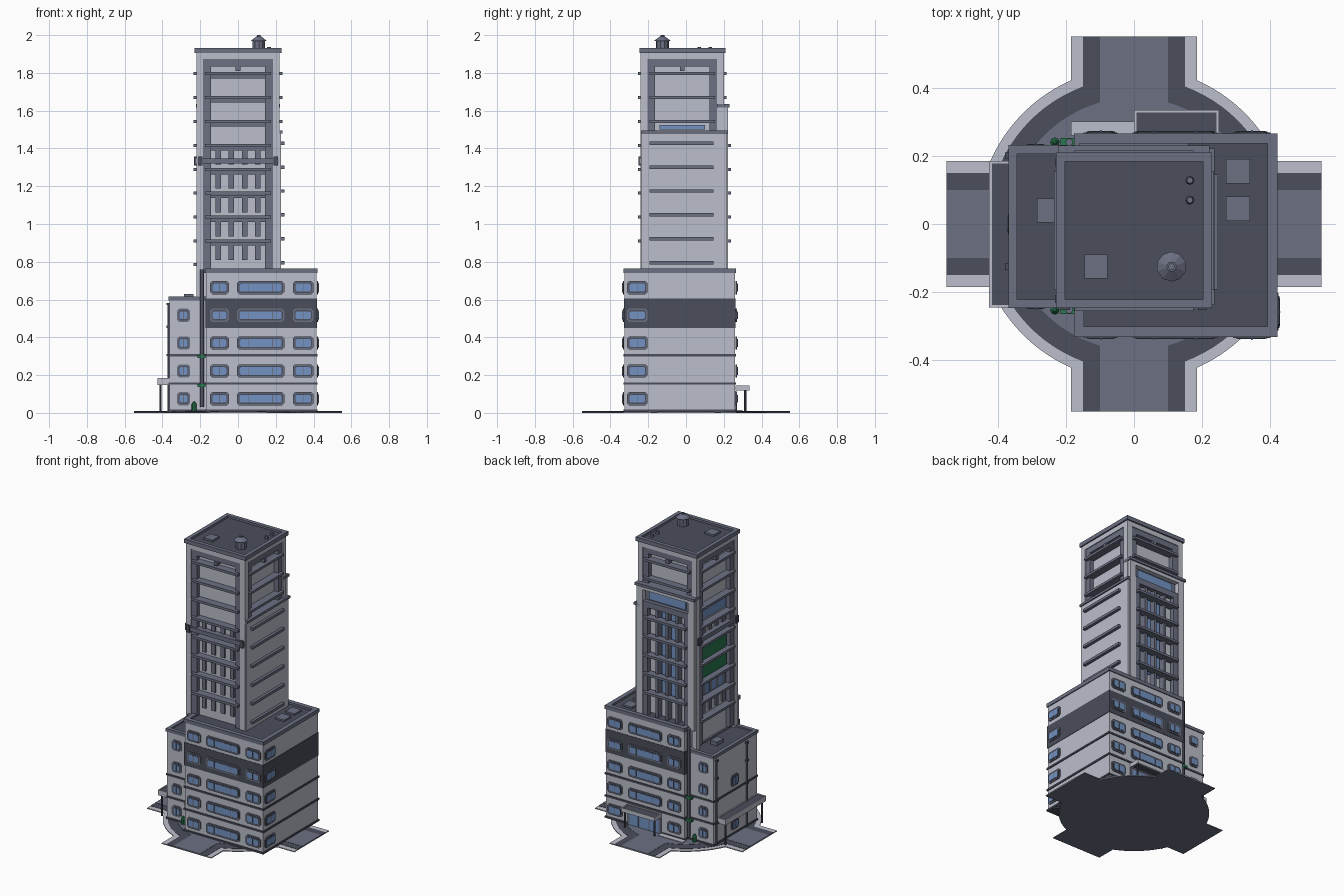
import bpy, bmesh, math
from mathutils import Matrix, Vector

if "Cube" in bpy.data.objects:
    bpy.data.objects.remove(bpy.data.objects["Cube"])

def mat(name, r, g, b):
    m = bpy.data.materials.new(name)
    m.diffuse_color = (r, g, b, 1)
    m.use_nodes = True
    m.node_tree.nodes["Principled BSDF"].inputs["Base Color"].default_value = m.diffuse_color
    return m

LIGHT = mat("light_wall", 0.50, 0.52, 0.60)
MID = mat("slate_trim", 0.15, 0.16, 0.225)
DARK = mat("dark_roof", 0.07, 0.076, 0.105)
BLUE = mat("blue_glass", 0.17, 0.29, 0.55)
GREEN = mat("green_paint", 0.02, 0.19, 0.08)

def finish(name, bm, m):
    bmesh.ops.recalc_face_normals(bm, faces=bm.faces)
    me = bpy.data.meshes.new(name)
    bm.to_mesh(me)
    bm.free()
    me.materials.append(m)
    ob = bpy.data.objects.new(name, me)
    bpy.context.collection.objects.link(ob)
    return ob

def boxes(name, m, items):
    """Boxes given as (x0, x1, y0, y1, z0, z1)."""
    bm = bmesh.new()
    for x0, x1, y0, y1, z0, z1 in items:
        mx = Matrix.Translation(((x0+x1)/2, (y0+y1)/2, (z0+z1)/2)) @ Matrix.Diagonal((abs(x1-x0), abs(y1-y0), abs(z1-z0), 1))
        bmesh.ops.create_cube(bm, size=1, matrix=mx)
    return finish(name, bm, m)

def on(side, u0, u1, d0, d1, z0, z1):
    """Box on a facade: u runs along the wall, d is the outward distance from the axis."""
    s = -1 if side in "FL" else 1
    a, b = sorted((s*d0, s*d1))
    return (u0, u1, a, b, z0, z1) if side in "FB" else (a, b, u0, u1, z0, z1)

def prism(bm, pts, vec):
    f = bm.faces.new([bm.verts.new(p) for p in pts])
    r = bmesh.ops.extrude_face_region(bm, geom=[f])
    bmesh.ops.translate(bm, verts=[v for v in r["geom"] if isinstance(v, bmesh.types.BMVert)], vec=vec)

def plates(name, m, side, d, thick, rects, c):
    """Chamfered plates on a facade; rects are (u_centre, z_centre, width, height)."""
    bm = bmesh.new()
    s = -1 if side in "FL" else 1
    put = (lambda u, z: (u, s*d, z)) if side in "FB" else (lambda u, z: (s*d, u, z))
    vec = Vector((0, s*thick, 0)) if side in "FB" else Vector((s*thick, 0, 0))
    for u, z, w, h in rects:
        w, h = w/2, h/2
        o = [(w-c, -h), (w, c-h), (w, h-c), (w-c, h), (c-w, h), (-w, h-c), (-w, c-h), (c-w, -h)]
        prism(bm, [put(u+a, z+b) for a, b in o], vec)
    return finish(name, bm, m)

def windows(name, side, d, rects):
    shrink = lambda k: [(u, z, w-k, h-k) for u, z, w, h in rects]
    plates(name+"_frame", MID, side, d, 0.006, rects, 0.012)
    plates(name+"_reveal", DARK, side, d, 0.008, shrink(0.016), 0.01)
    plates(name+"_glass", BLUE, side, d, 0.0095, shrink(0.028), 0.007)
    bars = []
    for u, z, w, h in rects:
        for k in ((-0.25, 0.25) if w > 0.15 else (0,)):
            bars.append(on(side, u+k*w-0.002, u+k*w+0.002, d, d+0.012, z-h/2+0.014, z+h/2-0.014))
    boxes(name+"_mullions", MID, bars)

def rim(x0, x1, y0, y1, z0, z1, t):
    return [(x0, x1, y0, y0+t, z0, z1), (x0, x1, y1-t, y1, z0, z1),
            (x0, x0+t, y0+t, y1-t, z0, z1), (x1-t, x1, y0+t, y1-t, z0, z1)]

def rod(name, m, x, y, z0, z1, r0, r1=None, n=8):
    bm = bmesh.new()
    bmesh.ops.create_cone(bm, cap_ends=True, segments=n, radius1=r0, radius2=r0 if r1 is None else r1,
                          depth=z1-z0, matrix=Matrix.Translation((x, y, (z0+z1)/2)))
    return finish(name, bm, m)

# Crossroads ground: a disc with four arms, in thin layers
def crossing(name, m, r, a, z0, z1, L=0.55):
    pts = []
    t = math.asin(a/r)
    for q in range(4):
        b = q*math.pi/2
        R = Matrix.Rotation(b, 3, 'Z')
        pts += [R @ Vector((L, -a, z0)), R @ Vector((L, a, z0))]
        for i in range(13):
            k = b + t + (math.pi/2-2*t)*i/12
            pts.append(Vector((r*math.cos(k), r*math.sin(k), z0)))
    bm = bmesh.new()
    prism(bm, pts, Vector((0, 0, z1-z0)))
    return finish(name, bm, m)

crossing("ground_underside", MID, 0.46, 0.185, 0, 0.002)
crossing("pavement", LIGHT, 0.46, 0.185, 0.002, 0.006)
crossing("gutter", DARK, 0.43, 0.15, 0.004, 0.0075)
crossing("road", MID, 0.37, 0.10, 0.005, 0.009)

# Main podium
X0, X1, Y0, Y1 = -0.17, 0.415, -0.325, 0.26
boxes("podium_walls", LIGHT, [(X0, X1, Y0, Y1, 0.006, 0.745)])
g = 0.003
boxes("podium_dark_storey", DARK, [(X0-g, X1+g, Y0-g, Y1+g, 0.45, 0.605)])
g = 0.006
boxes("podium_bands", DARK, [(X0-g, X1+g, Y0-g, Y1+g, z-0.006, z+0.006) for z in (0.012, 0.155, 0.305)])
boxes("podium_parapet", MID, rim(X0-g, X1+g, Y0-g, Y1+g, 0.74, 0.765, 0.03))
boxes("podium_roof", DARK, [(X0, X1, Y0, Y1, 0.742, 0.752)])
boxes("podium_roof_hatches", MID, [(0.27, 0.34, y-0.036, y+0.036, 0.75, 0.763) for y in (0.155, 0.045)])
FLOORS = (0.075, 0.222, 0.37, 0.517, 0.663)
row = [(-0.098, 0.1), (0.12, 0.25), (0.345, 0.11)]
windows("front_window", "F", -Y0+g/2, [(u, z, w, 0.07) for z in FLOORS for u, w in row])
windows("back_window", "B", Y1+g/2, [(u, z, w, 0.07) for z in FLOORS for u, w in row if z > 0.1 or w < 0.2])
windows("right_window", "R", X1+g/2, [(-0.258, z, 0.11, 0.07) for z in FLOORS])
boxes("entrance_frame", MID, [on("B", 0.0, 0.25, Y1, Y1+0.008, 0.008, 0.115)])
boxes("entrance_glass", BLUE, [on("B", a, a+0.066, Y1, Y1+0.011, 0.01, 0.103) for a in (0.016, 0.092, 0.168)])

# Left wing
A0, A1, B0, B1 = -0.362, X0, -0.24, 0.225
boxes("wing_walls", LIGHT, [(A0, A1, B0, B1, 0.006, 0.6)])
boxes("wing_bands", DARK, [(A0-0.005, A1, B0-0.005, B1+0.005, z-0.006, z+0.006) for z in (0.012, 0.155, 0.305)])
boxes("wing_parapet", MID, rim(A0-0.006, A1, B0-0.006, B1+0.006, 0.595, 0.615, 0.025))
boxes("wing_roof", DARK, [(A0, A1, B0, B1, 0.598, 0.605)])
boxes("wing_roof_unit", MID, [(-0.285, -0.235, 0.005, 0.075, 0.6, 0.63)])
for s, d in (("F", -B0), ("B", B1)):
    windows("wing_window_" + ("front" if s == "F" else "back"), s, d, [(-0.288, z, 0.07, 0.07) for z in FLOORS[:4]])
windows("wing_window_left", "L", -A0, [(0.0, 0.37, 0.075, 0.075), (0.0, 0.075, 0.075, 0.07)])
for i, y in enumerate((0.2, -0.125)):
    rod(f"wall_pipe_{i}", MID, A0-0.006, y, 0.01, 0.57, 0.006)
    boxes(f"wall_pipe_clips_{i}", DARK, [(A0-0.016, A0, y-0.01, y+0.01, z, z+0.012) for z in (0.15, 0.3, 0.45, 0.57)])

# Corner drainpipes with green collars and green street fixtures
for s, y in (("front", B0-0.012), ("back", B1+0.015)):
    rod("drainpipe_"+s, MID, -0.19, y, 0.03, 0.76, 0.011)
    boxes("pipe_collars_"+s, GREEN, [(-0.215, -0.172, y-0.012, y+0.012, z-0.008, z+0.008) for z in (0.145, 0.298)])
    rod("street_fixture_"+s, GREEN, -0.232, y, 0.008, 0.045, 0.013)
    rod("street_fixture_cap_"+s, GREEN, -0.232, y, 0.045, 0.06, 0.014, 0.004)

# Canopies on posts
def canopy(name, x0, x1, y0, y1, z0, z1, posts):
    boxes(name+"_rim", LIGHT, rim(x0, x1, y0, y1, z0, z1, 0.008))
    boxes(name+"_top", DARK, [(x0+0.007, x1-0.007, y0+0.007, y1-0.007, z0+0.004, z1-0.004)])
    for i, (x, y) in enumerate(posts):
        rod(f"{name}_post_{i}", DARK, x, y, 0.005, z0+0.006, 0.006)
canopy("back_canopy", 0.0, 0.25, 0.262, 0.335, 0.118, 0.145, [(0.015, 0.313), (0.235, 0.313)])
canopy("left_canopy", -0.425, -0.36, -0.245, 0.185, 0.148, 0.185, [(-0.41, -0.225), (-0.41, 0.165)])
boxes("back_step", LIGHT, [(-0.185, 0.0, 0.26, 0.30, 0.006, 0.014)])

# Tower core with corner posts and top beam
TX, TF, TB, T = 0.22, 0.24, 0.2, 0.036
boxes("tower_core", LIGHT, [(-TX+T, TX-T, -TF+T, TB-T, 0.6, 1.9)])
boxes("tower_corner_posts", LIGHT, [(x, x+T, y, y+T, 0.6, 1.9) for x in (-TX, TX-T) for y in (-TF, TB-T)])
boxes("tower_top_beam", LIGHT, [(-TX, TX, -TF, TB, 1.873, 1.91)])
boxes("tower_parapet", MID, rim(-0.229, 0.229, -0.247, 0.21, 1.905, 1.932, 0.026))
boxes("tower_roof", DARK, [(-TX, TX, -TF, TB, 1.905, 1.918)])

# Recessed facades: slate frame, mullions and projecting louvres
def facade(name, side, lo, hi, d, z0, z1, bars, e=0.04):
    c = d-T
    boxes(name+"_frame", MID, [on(side, lo, lo+e, c, d-0.006, z0, z1), on(side, hi-e, hi, c, d-0.006, z0, z1),
                               on(side, lo+e, hi-e, c, d-0.006, z1-0.04, z1)])
    boxes(name+"_louvres", MID, [on(side, lo+0.01, hi-0.01, c, d+0.015, z-0.008, z+0.008) for z in bars])

step = 0.1265
FL = [0.91+step*i for i in range(8)]
YL, YH = -TF+T, TB-T
XL, XH = -TX+T, TX-T
facade("front_facade", "F", XL, XH, TF, 0.74, 1.875, FL)
facade("left_facade", "L", YL, YH, TX, 0.62, 1.875, FL+[0.785])
facade("right_upper_facade", "R", YL, YH, TX, 1.49, 1.875, FL[5:])
facade("back_upper_facade", "B", XL, XH, TB, 1.63, 1.875, FL[6:])
for s, name, mid, d in (("F", "front", 0, TF), ("L", "left", -0.02, TX)):
    c = d-T
    boxes(name+"_mullions", MID, [on(s, mid+u-0.014, mid+u+0.014, c, c+0.012, z+0.025, z+0.105)
                                  for z in [0.785]+FL[:4] for u in (-0.105, -0.035, 0.035, 0.105)])
    boxes(name+"_sill_strips", MID, [on(s, mid-0.145, mid+0.145, c, c+0.016, z+0.10, z+0.118) for z in [0.785]+FL[:7]])
    boxes(name+"_belt", MID, [on(s, mid-0.215, mid+0.215, c, d+0.006, 1.32, 1.348)])
    boxes(name+"_belt_brackets", DARK, [on(s, mid+u-0.012, mid+u+0.012, d-0.01, d+0.012, 1.31, 1.358) for u in (-0.2, 0.2)])
boxes("left_green_panel", GREEN, [on("L", -0.15, 0.11, TX-T, TX-T+0.014, 1.05, 1.27)])
boxes("left_glass", BLUE, [on("L", -0.15, 0.11, TX-T, TX-T+0.01, z, z+0.07) for z in (1.44, 0.93)])
# Small lamp above each top bay
boxes("top_bay_lamps", MID, [on(s, m-0.012, m+0.012, d-T, d, 1.81, 1.835)
                             for s, m, d in (("F", 0, TF), ("B", 0, TB), ("L", -0.02, TX), ("R", -0.02, TX))])
boxes("right_upper_glass", BLUE, [on("R", -0.14, 0.10, TX-T, TX-T+0.008, 1.5, 1.525)])

# Plain right slab with staggered louvres
boxes("right_slab", LIGHT, [(TX-T, 0.228, -0.235, 0.215, 0.74, 1.485)])
boxes("right_slab_cap", MID, [(TX-T, 0.236, -0.238, 0.222, 1.478, 1.494)])
boxes("right_slab_louvres", MID, [(0.22, 0.247, -0.192, 0.145, z-0.009, z+0.009) for z in [0.795+step*i for i in range(6)]])

# Back slab with tall glazing
boxes("back_slab_posts", LIGHT, [(x, x+0.045, TB-T, 0.222, 0.74, 1.62) for x in (-0.215, 0.17)])
boxes("back_slab_beam", LIGHT, [(-0.17, 0.17, TB-T, 0.222, 1.595, 1.62)])
boxes("back_slab_cap", MID, [(-0.222, 0.222, TB-T, 0.23, 1.617, 1.635)])
facade("back_facade", "B", -0.17, 0.17, 0.222, 0.74, 1.52, [z for z in FL[:5]], 0.035)
boxes("back_top_glass", BLUE, [on("B", -0.135, 0.135, TB-T, 0.2, 1.53, 1.585)])
boxes("back_top_frame", MID, [on("B", -0.17, 0.17, TB-T, 0.19, 1.52, 1.595)])
boxes("back_glass", BLUE, [on("B", u-0.022, u+0.022, TB-T, TB-T+0.01, 0.9, 1.48) for u in (-0.035, 0.035)])
boxes("back_columns", MID, [on("B", u-0.009, u+0.009, TB-T, 0.205, 0.75, 1.5) for u in (-0.075, 0, 0.075)])

# Roof equipment
rod("chimney", MID, 0.11, -0.125, 1.915, 1.972, 0.034, n=10)
rod("chimney_hood", MID, 0.11, -0.125, 1.97, 1.992, 0.044, 0.014, n=10)
rod("chimney_tip", MID, 0.11, -0.125, 1.99, 2.0, 0.01, n=8)
boxes("tower_hatch", MID, [(-0.145, -0.077, -0.16, -0.09, 1.915, 1.93)])
for i, y in enumerate((0.128, 0.07)):
    rod(f"roof_vent_{i}", MID, 0.164, y, 1.915, 1.938, 0.013, 0.009)
